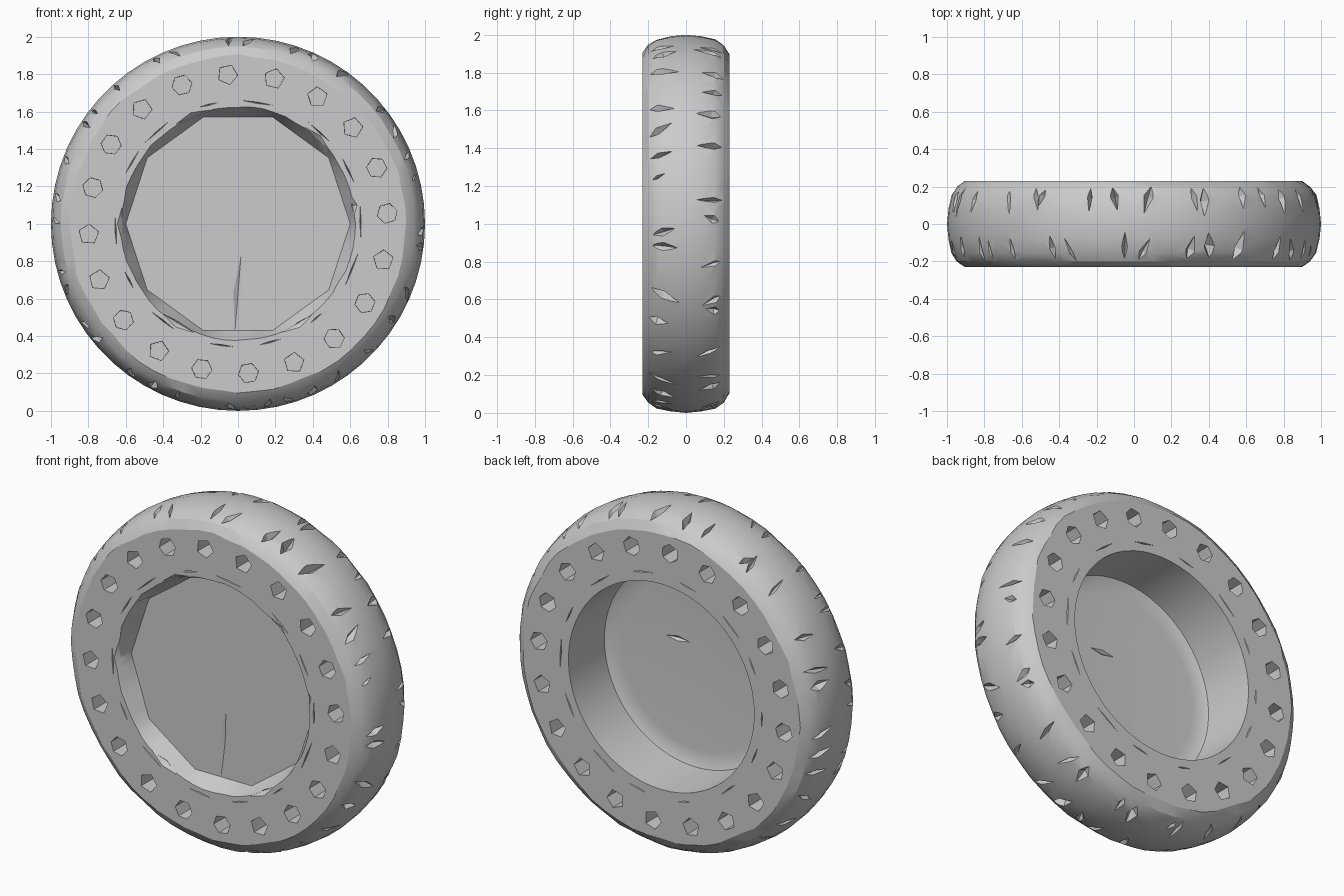
import bpy, bmesh, math, random
from mathutils import Matrix

random.seed(7)
cube = bpy.data.objects.get("Cube")
if cube:
    bpy.data.objects.remove(cube, do_unlink=True)

grey = bpy.data.materials.new("plain grey")
grey.use_nodes = True
colour = (0.6, 0.6, 0.6, 1)
grey.diffuse_color = colour
grey.node_tree.nodes["Principled BSDF"].inputs["Base Color"].default_value = colour

CENTRE = Matrix.Translation((0, 0, 1))
SEGMENTS, DISH_SIDES = 60, 10


def finish(bm, name):
    bmesh.ops.recalc_face_normals(bm, faces=bm.faces)
    mesh = bpy.data.meshes.new(name)
    bm.to_mesh(mesh)
    bm.free()
    mesh.materials.append(grey)
    obj = bpy.data.objects.new(name, mesh)
    bpy.context.collection.objects.link(obj)
    return obj


def around(angle, radius, y):
    """Place something on the wheel, with local x pointing outward."""
    return CENTRE @ Matrix.Rotation(angle, 4, 'Y') @ Matrix.Translation((radius, y, 0))


def spike(bm, matrix, size):
    """Thin eight-faced sliver used to cut a nick."""
    bmesh.ops.create_uvsphere(bm, u_segments=4, v_segments=2, radius=1,
                              matrix=matrix @ Matrix.Diagonal((*size, 1)))


def cut(target, bm, name):
    cutter = finish(bm, name)
    cutter.hide_render = True
    mod = target.modifiers.new(name, 'BOOLEAN')
    mod.operation, mod.solver, mod.object = 'DIFFERENCE', 'EXACT', cutter
    mod.use_self = True
    bpy.context.view_layer.objects.active = target
    bpy.ops.object.modifier_apply(modifier=name)
    bpy.data.objects.remove(cutter, do_unlink=True)


# Wheel body: radius, depth and waviness from front dish to back recess
profile = [(0.60, -0.135, 0), (0.625, -0.23, 0.005), (0.90, -0.23, 0.008),
           (0.945, -0.20, 0.004), (0.975, -0.155, 0.003), (0.992, -0.08, 0), (1.0, 0, 0),
           (0.992, 0.08, 0), (0.975, 0.155, 0.003), (0.945, 0.20, 0.004),
           (0.90, 0.23, 0.008), (0.605, 0.23, 0), (0.595, -0.09, 0),
           (0.56, -0.105, 0), (0.50, -0.11, 0)]
bm = bmesh.new()
rings = []
for radius, y, wave in profile:
    ring = []
    for i in range(SEGMENTS):
        a = math.tau * i / SEGMENTS
        r = radius + random.uniform(-wave, wave)
        if not rings:  # the dish floor is a polygon
            half = math.pi / DISH_SIDES
            r *= math.cos(half) / math.cos(a % (2 * half) - half)
        ring.append(bm.verts.new((r * math.cos(a), y, 1 + r * math.sin(a))))
    rings.append(ring)
for lower, upper in zip(rings, rings[1:]):
    for i in range(SEGMENTS):
        j = (i + 1) % SEGMENTS
        bm.faces.new((lower[i], lower[j], upper[j], upper[i]))
bm.faces.new(rings[0])
bm.faces.new(rings[-1])
wheel = finish(bm, "wheel")

# Ring of blind holes in both side walls
bm = bmesh.new()
for side in (-1, 1):
    for i in range(20):
        place = around(math.radians(18 * i - 4), 0.80, side * 0.23)
        turn = Matrix.Rotation(side * math.pi / 2, 4, 'X')
        twist = Matrix.Rotation(random.uniform(0, 1), 4, 'Z')
        bmesh.ops.create_cone(bm, cap_ends=True, segments=random.choice((5, 6)),
                              radius1=0.056, radius2=0.053, depth=0.24,
                              matrix=place @ turn @ twist)
cut(wheel, bm, "hole_cutter")

# Irregular wedge nicks along both tread shoulders
bm = bmesh.new()
for side in (-1, 1):
    lean = Matrix.Rotation(0.2 * side, 4, 'Z')
    for i in range(34):
        angle = math.tau * (i + random.uniform(-0.45, 0.45)) / 34
        tilt = Matrix.Rotation(random.uniform(-0.5, 0.5), 4, 'X')
        size = (random.uniform(0.03, 0.07), random.uniform(0.07, 0.12),
                random.uniform(0.012, 0.035))
        spike(bm, around(angle, 0.985, side * random.uniform(0.12, 0.16)) @ lean @ tilt, size)
cut(wheel, bm, "tread_nick_cutter")

# Hairline cracks beside the rim
bm = bmesh.new()
for side in (-1, 1):
    for i in range(14):
        angle = math.tau * (i + random.uniform(-0.2, 0.2)) / 14
        spike(bm, around(angle, 0.655, side * 0.23), (0.004, 0.015, random.uniform(0.04, 0.10)))
cut(wheel, bm, "rim_crack_cutter")

# Larger chips knocked out of the front rim
bm = bmesh.new()
for degrees in (113, 47, 9, -59, -121, 180):
    spike(bm, around(-math.radians(degrees), 0.62, -0.235),
          (0.03, 0.03, random.uniform(0.06, 0.12)))
cut(wheel, bm, "rim_chip_cutter")

# Shallow dents in the front and back of the centre disc
bm = bmesh.new()
spike(bm, Matrix.Translation((0, -0.135, 0.63)) @ Matrix.Rotation(0.08, 4, 'Y'),
      (0.025, 0.015, 0.21))
spike(bm, Matrix.Translation((0.13, -0.11, 1.12)), (0.08, 0.015, 0.015))
cut(wheel, bm, "disc_dent_cutter")

# Smooth tread with sharp creases
bpy.ops.object.select_all(action='DESELECT')
wheel.select_set(True)
bpy.context.view_layer.objects.active = wheel
bpy.ops.object.shade_smooth_by_angle(angle=math.radians(24))
